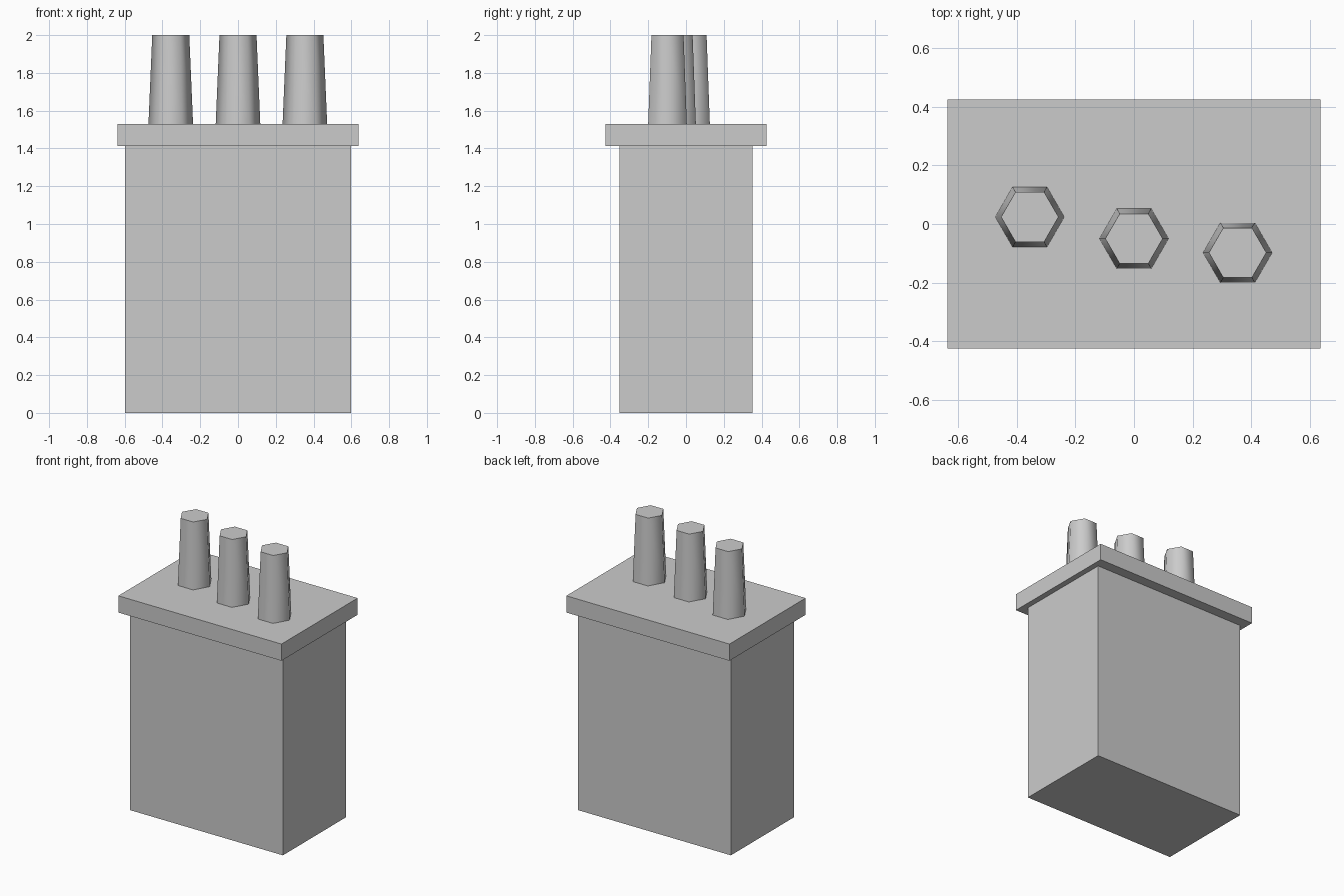
import bpy
import math

if "Cube" in bpy.data.objects:
    bpy.data.objects.remove(bpy.data.objects["Cube"])


def box(name, sx, sy, z0, z1):
    bpy.ops.mesh.primitive_cube_add(size=1, location=(0, 0, (z0 + z1) / 2))
    ob = bpy.context.object
    ob.name = name
    ob.scale = (sx, sy, z1 - z0)
    bpy.ops.object.transform_apply(location=False, rotation=False, scale=True)
    return ob


# Tapered six-sided post, corners pointing along x, smooth sides and flat caps
def post(name, x, y, z0, z1):
    bpy.ops.mesh.primitive_cone_add(
        vertices=6, radius1=0.118, radius2=0.098, depth=z1 - z0,
        location=(x, y, (z0 + z1) / 2), rotation=(0, 0, math.radians(30)))
    ob = bpy.context.object
    ob.name = name
    bpy.ops.object.transform_apply(location=False, rotation=True, scale=False)
    bpy.ops.object.shade_smooth_by_angle(angle=math.radians(65))
    return ob


# Chimney stack and overhanging cap slab
box("chimney_stack", 1.195, 0.705, 0, 1.412)
box("cap_slab", 1.274, 0.85, 1.412, 1.53)

# Row of three pots, slightly out of line
for i, (x, y) in enumerate([(-0.356, 0.024), (0, -0.05), (0.354, -0.098)]):
    post(f"chimney_pot_{i + 1}", x, y, 1.53, 2.0)
